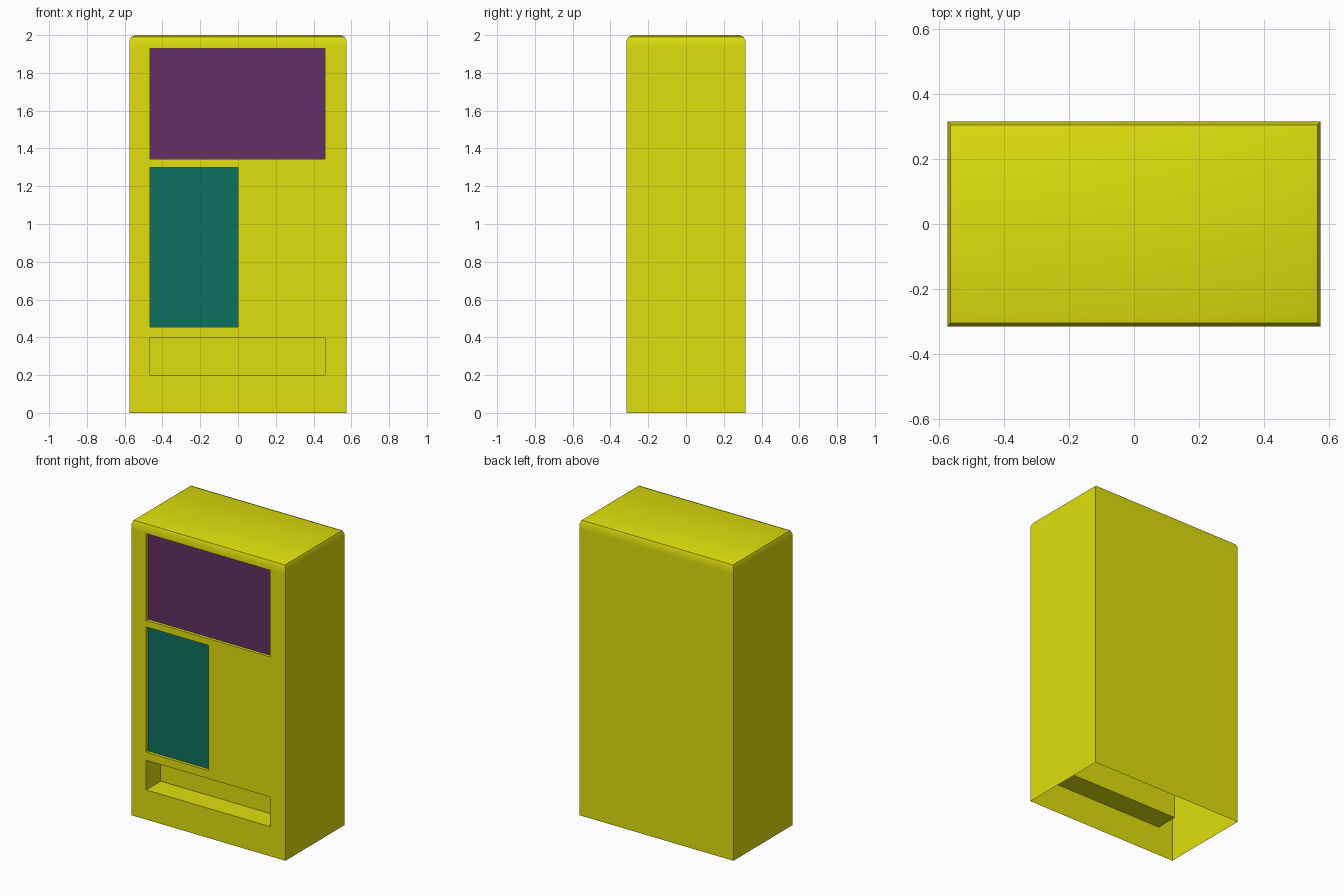
import bpy, bmesh

if "Cube" in bpy.data.objects:
    bpy.data.objects.remove(bpy.data.objects["Cube"])

W, D, H = 0.575, 0.315, 2.0
BEVEL, RECESS, TRAY = 0.033, 0.02, 0.155


def material(name, color):
    m = bpy.data.materials.new(name)
    m.diffuse_color = (*color, 1)
    m.use_nodes = True
    m.node_tree.nodes["Principled BSDF"].inputs["Base Color"].default_value = m.diffuse_color
    return m


def finish(name, bm, mat, smooth=False):
    bmesh.ops.remove_doubles(bm, verts=bm.verts, dist=1e-5)
    me = bpy.data.meshes.new(name)
    bm.to_mesh(me)
    bm.free()
    me.materials.append(mat)
    ob = bpy.data.objects.new(name, me)
    bpy.context.collection.objects.link(ob)
    if smooth:
        bpy.ops.object.select_all(action='DESELECT')
        ob.select_set(True)
        bpy.context.view_layer.objects.active = ob
        bpy.ops.object.shade_smooth_by_angle(angle=0.6)
    return ob


def face(bm, pts):
    return bm.faces.new([bm.verts.new(p) for p in pts])


def rect(x0, x1, z0, z1, y):
    # Counter-clockwise seen from the front
    return [(x0, y, z0), (x1, y, z0), (x1, y, z1), (x0, y, z1)]


def recess_walls(bm, x0, x1, z0, z1, depth):
    outer, inner = rect(x0, x1, z0, z1, -D), rect(x0, x1, z0, z1, -D + depth)
    for i in range(4):
        j = (i + 1) % 4
        face(bm, [outer[i], outer[j], inner[j], inner[i]])


yellow = material("yellow", (0.74, 0.74, 0.004))
purple = material("purple", (0.13, 0.028, 0.13))
teal = material("teal", (0.004, 0.165, 0.115))

SIGN = (-0.465, 0.46, 1.345, 1.93)
WINDOW = (-0.465, 0.0, 0.455, 1.3)
SLOT = (-0.465, 0.46, 0.2, 0.4)
openings = (SIGN, WINDOW, SLOT)

# Cabinet: open-bottomed shell with a two-step rounded top
bm = bmesh.new()
mid = BEVEL * 0.293
levels = [(0, 0), (0, 1.93), (0, H - BEVEL), (mid, H - mid), (BEVEL, H)]
rings = []
for inset, z in levels:
    x, y = W - inset, D - inset
    rings.append([(-x, -y, z), (x, -y, z), (x, y, z), (-x, y, z)])
for k, (lo, hi) in enumerate(zip(rings, rings[1:])):
    for i in range(4):
        if i == 0 and k < 2:
            continue  # the front is built separately around its openings
        j = (i + 1) % 4
        face(bm, [lo[i], lo[j], hi[j], hi[i]])
face(bm, rings[-1])

# Front wall: grid of cells, leaving out the openings
xs = [-W, -0.465, 0, 0.46, W]
zs = [0, 0.2, 0.4, 0.455, 1.3, 1.345, 1.93]
for x0, x1 in zip(xs, xs[1:]):
    for z0, z1 in zip(zs, zs[1:]):
        cx, cz = (x0 + x1) / 2, (z0 + z1) / 2
        if not any(a < cx < b and c < cz < d for a, b, c, d in openings):
            face(bm, rect(x0, x1, z0, z1, -D))
face(bm, rect(-W, W, 1.93, H - BEVEL, -D))
for o in (SIGN, WINDOW):
    recess_walls(bm, *o, RECESS)
finish("cabinet", bm, yellow, smooth=True)

# Dispensing tray behind the slot
bm = bmesh.new()
recess_walls(bm, *SLOT, TRAY)
face(bm, rect(*SLOT, -D + TRAY))
finish("dispensing_tray", bm, yellow)

# Recessed coloured panels
for name, o, mat in (("sign_panel", SIGN, purple), ("display_window", WINDOW, teal)):
    bm = bmesh.new()
    face(bm, rect(*o, -D + RECESS))
    finish(name, bm, mat)
